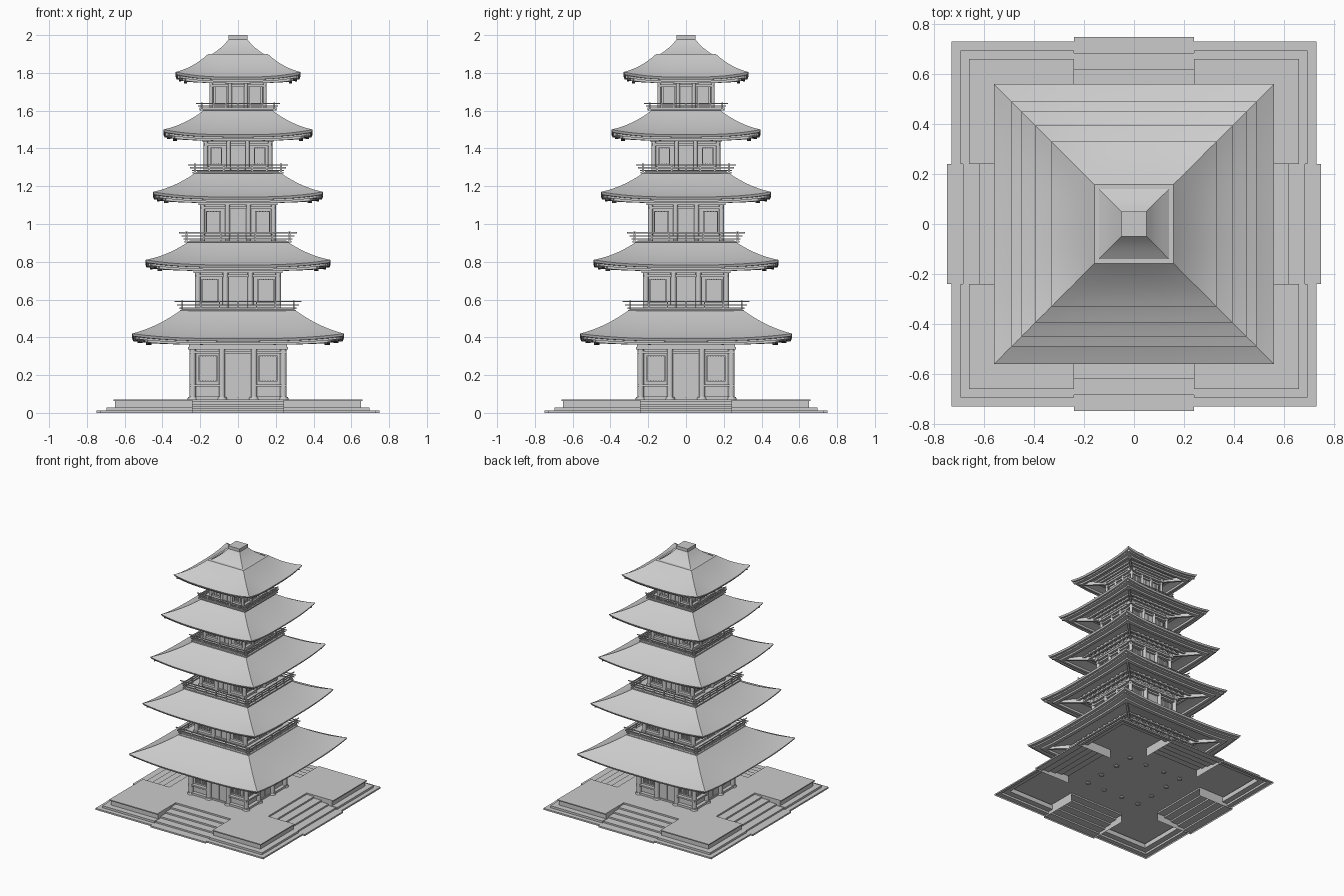
import bpy, bmesh, math
from mathutils import Matrix

if "Cube" in bpy.data.objects:
    bpy.data.objects.remove(bpy.data.objects["Cube"])

def finish(name, bm, smooth=False):
    me = bpy.data.meshes.new(name)
    bm.normal_update()
    bm.to_mesh(me)
    bm.free()
    ob = bpy.data.objects.new(name, me)
    bpy.context.collection.objects.link(ob)
    if smooth:
        bpy.ops.object.select_all(action='DESELECT')
        ob.select_set(True)
        bpy.context.view_layer.objects.active = ob
        bpy.ops.object.shade_smooth_by_angle(angle=math.radians(30))
    return ob

def turn(k):
    return Matrix.Rotation(k * math.pi / 2, 4, 'Z')

def boxes(name, parts):
    """Boxes (x0, x1, y0, y1, z0, z1) laid out on the front and repeated on four sides."""
    bm = bmesh.new()
    for k in range(4):
        for x0, x1, y0, y1, z0, z1 in parts:
            m = Matrix.Translation(((x0 + x1) / 2, (y0 + y1) / 2, (z0 + z1) / 2))
            s = Matrix.Diagonal((x1 - x0, y1 - y0, z1 - z0, 1))
            bmesh.ops.create_cube(bm, size=1, matrix=turn(k) @ m @ s)
    return finish(name, bm)

def loft(name, profile, n=1, cap_end=False, smooth=False):
    """Square rings (half width, z, corner lift) joined in order."""
    bm = bmesh.new()
    rings = []
    for r, z, lift in profile:
        ring = []
        for k in range(4):
            for i in range(n):
                u = -1 + 2 * i / n
                ring.append(bm.verts.new(turn(k) @ Matrix.Translation((u * r, -r, z + lift * abs(u) ** 3)).to_translation()))
        rings.append(ring)
    m = 4 * n
    for a, b in zip(rings, rings[1:]):
        for i in range(m):
            j = (i + 1) % m
            bm.faces.new((a[i], a[j], b[j], b[i]))
    if cap_end:
        bm.faces.new(rings[-1])
    return finish(name, bm, smooth)

# Hollow terrace: four stepped corners, centre plate, four inset stairs
S, IN, TOP = 0.24, 0.43, 0.072
tiers = [(.73, 0), (.73, .012), (.695, .012), (.695, .028), (.65, .028), (.65, .064),
         (.66, .064), (.66, TOP), (IN, TOP)]
steps = []
for i in range(6):
    r = .748 - i * (.748 - IN) / 5
    steps += [(r, i * TOP / 6), (r, (i + 1) * TOP / 6)]
bm = bmesh.new()
bm.faces.new([bm.verts.new((x * IN, y * IN, TOP)) for x, y in ((-1, -1), (1, -1), (1, 1), (-1, 1))])
for k in range(4):
    def vert(x, y, z):
        return bm.verts.new(turn(k) @ Matrix.Translation((x, y, z)).to_translation())
    rows = [[vert(S, -r, z), vert(r, -r, z), vert(r, -S, z)] for r, z in tiers]
    for a, b in zip(rows, rows[1:]):
        for i in range(2):
            bm.faces.new((a[i], a[i + 1], b[i + 1], b[i]))
    rows = [[vert(-S, -r, z), vert(S, -r, z)] for r, z in steps]
    for a, b in zip(rows, rows[1:]):
        bm.faces.new((a[0], a[1], b[1], b[0]))
    for x in (-S, S):
        bm.faces.new([vert(x, -r, z) for r, z in tiers + [(IN, 0)]])
        bm.faces.new([vert(x, -r, z) for r, z in steps[:3] + [(.7, 0)]])
finish("terrace", bm)

# Storeys: wall base z, beam top z, column offsets, window centre, width, bottom, top, roof eave half, eave z, roof top half, top z
storeys = [
    (.072, .35, .24, .085, .158, .10, .165, .305, .56, .42, .288, .555),
    (.55, .755, .213, .066, .148, .088, .585, .71, .49, .81, .257, .91),
    (.92, 1.115, .188, .056, .13, .078, .95, 1.07, .45, 1.17, .213, 1.28),
    (1.28, 1.45, .17, .05, .115, .062, 1.315, 1.405, .395, 1.5, .177, 1.605),
    (1.6, 1.76, .142, .042, .09, .056, 1.63, 1.73, .33, 1.805, .158, 1.9),
]
# Balcony for each storey above the first: half width, rail overhang, bottom, top
balconies = [None, (.295, .04, .538, .592), (.272, .04, .905, .957), (.228, .036, 1.27, 1.315), (.192, .03, 1.603, 1.64)]

for n, (z0, z1, c, d, wx, ww, wb, wt, re, ze, rt, zt) in enumerate(storeys, 1):
    tag = f"_{n}"
    cr = .019 - .0018 * n
    wall = c - .012
    zm = ze - .027          # eave height at mid side
    loft("wall" + tag, [(wall, z0, 0), (wall, zm + .03, 0)])

    # Round columns, four per side
    bm = bmesh.new()
    for k in range(4):
        for x in (-c, -d, d):
            m = turn(k) @ Matrix.Translation((x, -c, (z0 + z1) / 2 - .004))
            bmesh.ops.create_cone(bm, cap_ends=True, segments=14, radius1=cr, radius2=cr, depth=z1 - z0 + .008, matrix=m)
            if n == 1:
                m = turn(k) @ Matrix.Translation((x, -c, z0 + .006))
                bmesh.ops.create_cone(bm, cap_ends=True, segments=14, radius1=.028, radius2=.024, depth=.014, matrix=m)
    finish("columns" + tag, bm, True)

    # Horizontal tie beams
    o = c + cr * .9
    beams = [(-o - .01, o + .01, -o - .004, -wall + .01, z1 - .014, z1),
             (-o, o, -o + .004, -wall + .01, z1 - .036, z1 - .022)]
    for s in (-1, 1):
        a, b = sorted((s * d, s * (o + .002)))
        beams.append((a, b, -o, -wall + .01, wb - .026, wb - .014))
        beams.append((a, b, -o, -wall + .01, z0, z0 + .016))
    boxes("tie_beams" + tag, beams)

    # Slatted windows
    parts = []
    h, y = ww / 2, -wall
    for s in (-1, 1):
        x = s * wx
        t = .006
        parts += [(x - h, x + h, y - .008, y + .01, wt - t, wt), (x - h, x + h, y - .008, y + .01, wb, wb + t),
                  (x - h, x - h + t, y - .008, y + .01, wb, wt), (x + h - t, x + h, y - .008, y + .01, wb, wt)]
        count = 6 if n < 3 else 4
        for i in range(count):
            q = x - h + ww * (i + 1) / (count + 1)
            parts.append((q - .004, q + .004, y - .006, y + .004, wb, wt))
    boxes("windows" + tag, parts)

    # Double door
    e, dt = d - cr, z1 - .036
    boxes("doors" + tag, [(-e, -.002, y - .006, y + .004, z0 + .012, dt), (.002, e, y - .006, y + .004, z0 + .012, dt),
                          (-e, e, y - .012, y + .004, z0, z0 + .012)])

    # Stepped brackets under the eaves
    out = re - c
    br = []
    for i in range(3):
        r, z = c + .02 + out * .13 * i, z1 + (zm - z1) * .3 * i
        br.append((-r, r, -r, -r + .016, z, z + .012))
        m = 9
        for j in range(m):
            x = (j / (m - 1) * 2 - 1) * c
            br.append((x - .008, x + .008, -r, -wall, z + .010, z + .02))
    boxes("brackets" + tag, br)

    # Curved roof with layered eaves and soffit
    lift = .027
    prof = [(wall, zt + .003, 0), (rt, zt + .003, 0), (rt, zt, 0)]
    for i in range(1, 11):
        t = 1 - i / 10
        prof.append((re + (rt - re) * t, zm + (zt - zm) * (.72 * t + .28 * t * t) - lift * .28 * t * (1 - t), lift * (1 - t) ** 1.5))
    prof += [(re - .006, zm - .014, lift), (re * .95, zm - .014, lift * .8), (re * .95, zm - .024, lift * .8),
             (re * .87, zm - .02, lift * .5), (re * .87, zm - .033, lift * .5), (re * .82, zm - .033, lift * .3),
             (re * .82, zm - .016, lift * .3), (c + out * .4, zm + .005, 0), (wall, zm + .02, 0)]
    if n == 5:
        prof[:3] = [(.14, zt, 0), (rt, zt, 0)]
    loft("roof" + tag, prof, 16, smooth=True)

    # Hip rafters poking out at the corners
    bm = bmesh.new()
    for k in range(4):
        for f, dz in ((.955, -.017), (.87, -.03)):
            L = (re * f - c) * math.sqrt(2)
            m = turn(k) @ Matrix.Rotation(math.pi / 4, 4, 'Z') @ Matrix.Translation((c * math.sqrt(2) + L / 2, 0, zm + dz + .014))
            tilt = Matrix.Rotation(-.03, 4, 'Y')
            bmesh.ops.create_cube(bm, size=1, matrix=m @ tilt @ Matrix.Diagonal((L, .016, .016, 1)))
    finish("hip_rafters" + tag, bm)

    # Balcony deck and railing
    if balconies[n - 1]:
        b, ov, bz, tz = balconies[n - 1]
        loft("balcony_deck" + tag, [(wall, bz + .006, 0), (b + .012, bz + .006, 0), (b + .012, bz - .003, 0), (wall, bz - .003, 0)])
        rails = []
        for f, ex in ((.35, .4), (.68, .7), (1, 1)):
            z = bz + (tz - bz) * f
            g = b + ov * ex
            rails.append((-g, g, -b - .003, -b + .003, z - .006, z))
        for j in range(6):
            x = -b + 2 * b * j / 6
            w = .005 if j == 0 else .0035
            rails.append((x - w, x + w, -b - w, -b + w, bz, tz + (.004 if j == 0 else -.003)))
        boxes("balcony_railing" + tag, rails)

# Upper roof crown and square cap
loft("crown_roof", [(.143, 1.895, 0), (.118, 1.912, 0), (.09, 1.934, 0), (.068, 1.956, 0), (.05, 1.976, 0)], smooth=True)
loft("cap", [(.04, 1.972, 0), (.05, 1.972, 0), (.05, 2.0, 0)], cap_end=True)
